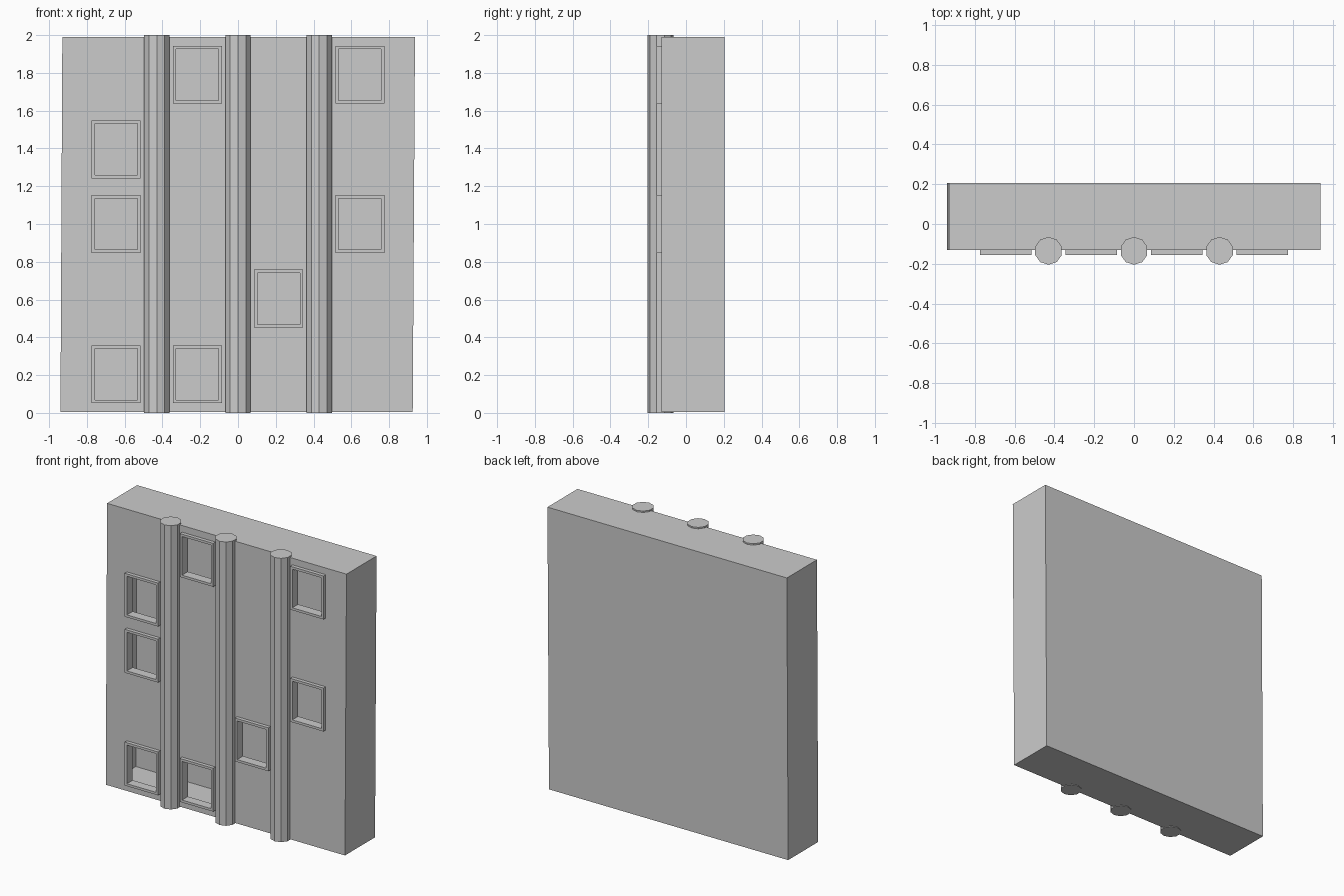
import bpy, bmesh, math

if "Cube" in bpy.data.objects:
    bpy.data.objects.remove(bpy.data.objects["Cube"])

COLS = [-0.645, -0.215, 0.215, 0.645]
ROWS = [0.205, 0.605, 1.0, 1.395, 1.79]
WINDOWS = [(0, 0), (0, 2), (0, 3), (1, 0), (1, 4), (2, 1), (3, 2), (3, 4)]
HW, HH = 0.13, 0.153          # half size of a window frame
FRONT, BACK = -0.13, 0.205    # wall depth
Z0, Z1 = 0.004, 1.99          # wall height


def finish(bm, name):
    bmesh.ops.recalc_face_normals(bm, faces=bm.faces[:])
    mesh = bpy.data.meshes.new(name)
    bm.to_mesh(mesh)
    bm.free()
    ob = bpy.data.objects.new(name, mesh)
    bpy.context.collection.objects.link(ob)
    return ob


# Hollow wall: front grid with missing window cells, extruded back and capped
def wall():
    bm = bmesh.new()
    xs = [-0.935] + [c + s * HW for c in COLS for s in (-1, 1)] + [0.932]
    zs = [Z0] + [r + s * HH for r in ROWS for s in (-1, 1)] + [Z1]
    grid = []
    for z in zs:
        t = z / Z1
        row = list(xs)
        row[0] = -0.94 + 0.01 * t       # the ends lean slightly
        row[-1] = 0.925 + 0.012 * t
        grid.append([bm.verts.new((x, FRONT, z)) for x in row])
    holes = {(2 * c + 1, 2 * r + 1) for c, r in WINDOWS}
    for j in range(len(zs) - 1):
        for i in range(len(xs) - 1):
            if (i, j) not in holes:
                bm.faces.new((grid[j][i], grid[j][i + 1],
                              grid[j + 1][i + 1], grid[j + 1][i]))
    rim = set(grid[0] + grid[-1] + [r[0] for r in grid] + [r[-1] for r in grid])
    edges = [e for e in bm.edges if e.is_boundary and all(v in rim for v in e.verts)]
    geom = bmesh.ops.extrude_edge_only(bm, edges=edges)["geom"]
    for v in geom:
        if isinstance(v, bmesh.types.BMVert):
            v.co.y = BACK
    back = [e for e in geom if isinstance(e, bmesh.types.BMEdge)
            and all(abs(v.co.y - BACK) < 1e-5 for v in e.verts)]
    bmesh.ops.contextual_create(bm, geom=back)
    return finish(bm, "wall")


# Rectangular frame set through the wall
def window_frame(cx, cz):
    bm = bmesh.new()
    loops = []
    for y, inset in ((-0.155, 0), (-0.155, 0.017), (-0.09, 0.017), (-0.09, 0)):
        w, h = HW - inset, HH - inset
        loops.append([bm.verts.new((cx + sx * w, y, cz + sz * h))
                      for sx, sz in ((-1, -1), (1, -1), (1, 1), (-1, 1))])
    for k in range(4):
        a, b = loops[k], loops[(k + 1) % 4]
        for i in range(4):
            j = (i + 1) % 4
            bm.faces.new((a[i], a[j], b[j], b[i]))
    return finish(bm, "window_frame")


# Ten-sided full-height pillar
def pillar(cx, r=0.07, n=10):
    bm = bmesh.new()
    ring = [bm.verts.new((cx + r * math.sin(2 * math.pi * k / n),
                          -0.135 + r * math.cos(2 * math.pi * k / n), 0))
            for k in range(n)]
    base = bm.faces.new(ring)
    geom = bmesh.ops.extrude_face_region(bm, geom=[base], use_keep_orig=True)["geom"]
    bmesh.ops.translate(bm, vec=(0, 0, 2),
                        verts=[v for v in geom if isinstance(v, bmesh.types.BMVert)])
    return finish(bm, "pillar")


wall()
for c, r in WINDOWS:
    window_frame(COLS[c], ROWS[r])
for x in (-0.43, 0, 0.43):
    pillar(x)
